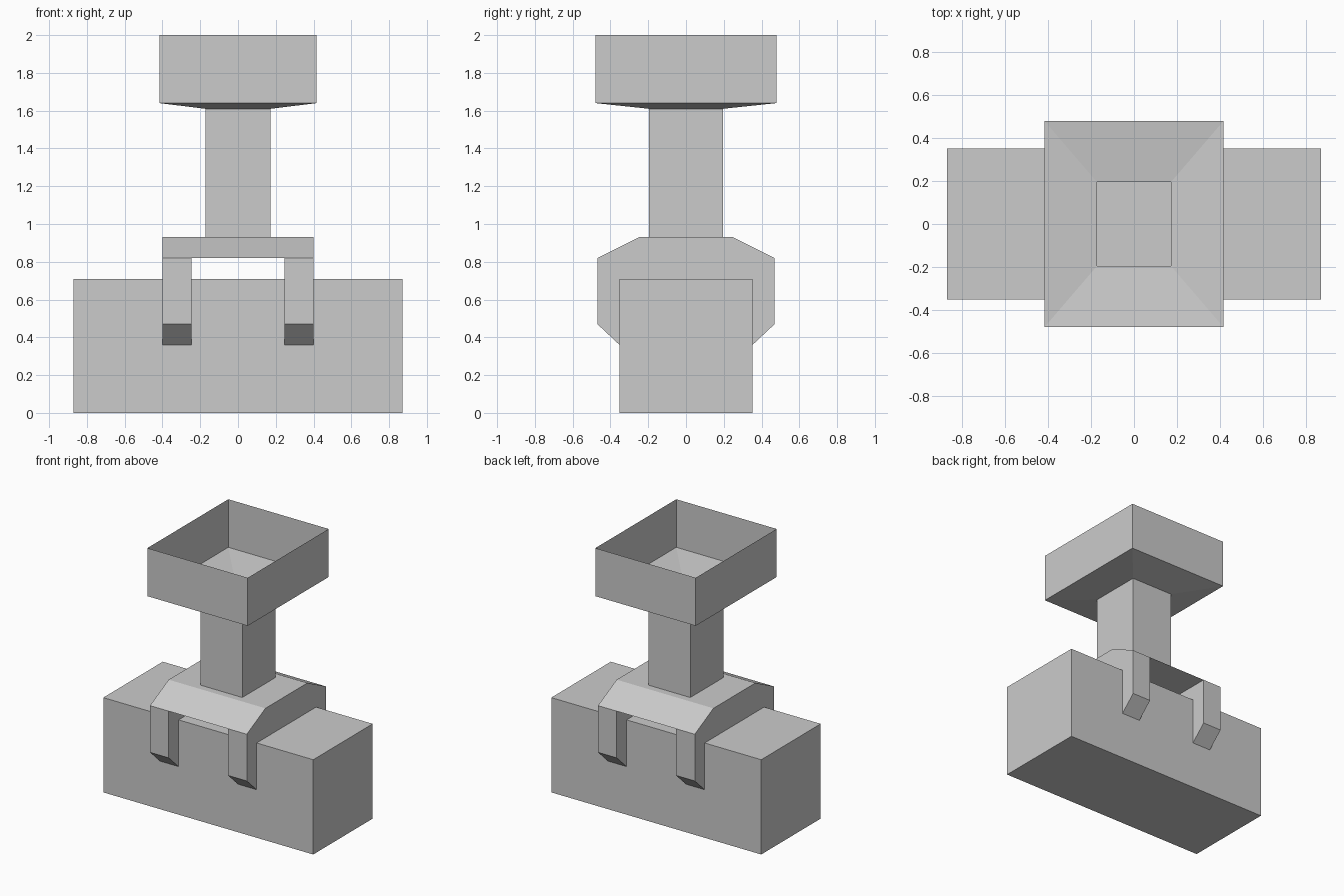
import bpy, bmesh

if "Cube" in bpy.data.objects:
    bpy.data.objects.remove(bpy.data.objects["Cube"])


def new_object(name, bm):
    bmesh.ops.recalc_face_normals(bm, faces=bm.faces)
    mesh = bpy.data.meshes.new(name)
    bm.to_mesh(mesh)
    bm.free()
    obj = bpy.data.objects.new(name, mesh)
    bpy.context.collection.objects.link(obj)
    return obj


def prism(name, profile, half_x):
    """Extrude a closed (y, z) profile along x, centred on x = 0."""
    bm = bmesh.new()
    face = bm.faces.new([bm.verts.new((-half_x, y, z)) for y, z in profile])
    ext = bmesh.ops.extrude_face_region(bm, geom=[face])["geom"]
    verts = [g for g in ext if isinstance(g, bmesh.types.BMVert)]
    bmesh.ops.translate(bm, verts=verts, vec=(2 * half_x, 0, 0))
    return new_object(name, bm)


def box(name, hx, hy, z0, z1):
    return prism(name, [(-hy, z0), (hy, z0), (hy, z1), (-hy, z1)], hx)


def rect_shell(name, sections):
    """Open-ended skin through rectangles given as (half x, half y, z)."""
    bm = bmesh.new()
    rings = [[bm.verts.new((sx * hx, sy * hy, z))
              for sx, sy in ((-1, -1), (1, -1), (1, 1), (-1, 1))]
             for hx, hy, z in sections]
    for a, b in zip(rings, rings[1:]):
        for i in range(4):
            j = (i + 1) % 4
            bm.faces.new((a[i], a[j], b[j], b[i]))
    return new_object(name, bm)


# Heavy block at the bottom
box("base_block", 0.87, 0.352, 0, 0.71)

# Clamp straddling the block: one side profile, mirrored in y
side = [(0.352, 0.71), (0.352, 0.36), (0.469, 0.47), (0.469, 0.82), (0.248, 0.93)]
clamp = prism("clamp", side + [(-y, z) for y, z in reversed(side)], 0.401)

# Gap that splits the clamp into four legs under its top plate
cutter = box("leg_gap_cutter", 0.246, 0.6, 0.2, 0.82)
cutter.hide_render = True
mod = clamp.modifiers.new("leg_gap", "BOOLEAN")
mod.operation = "DIFFERENCE"
mod.solver = "EXACT"
mod.object = cutter
bpy.context.view_layer.objects.active = clamp
bpy.ops.object.modifier_apply(modifier=mod.name)
bpy.data.objects.remove(cutter)

# Hollow column flaring into the open thin-walled tray
rect_shell("column_and_tray", [
    (0.173, 0.196, 0.93),
    (0.173, 0.196, 1.61),
    (0.416, 0.479, 1.64),
    (0.416, 0.479, 2.0),
])
